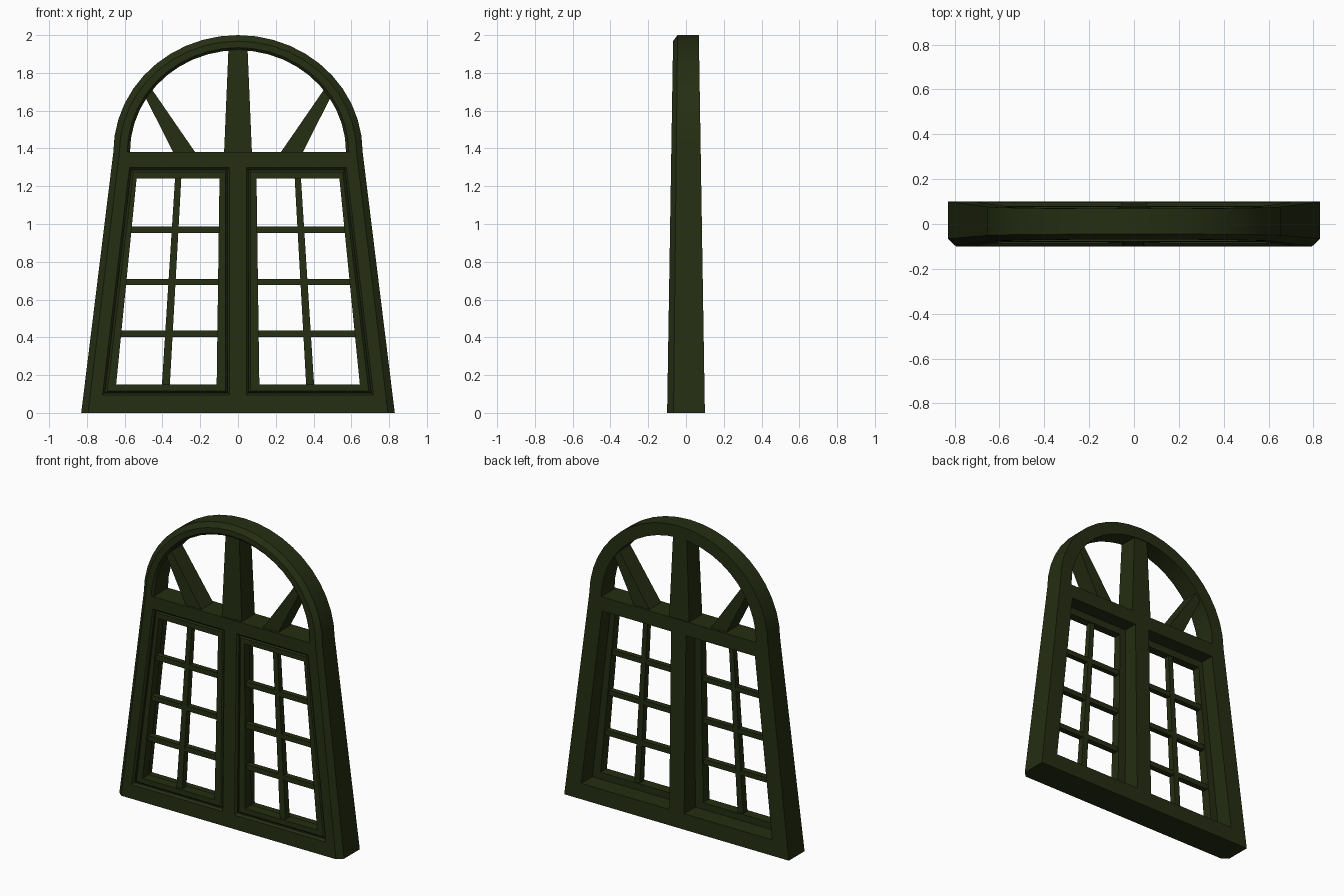
import bpy, bmesh, math
from mathutils import Vector

cube = bpy.data.objects.get("Cube")
if cube:
    bpy.data.objects.remove(cube, do_unlink=True)

paint = bpy.data.materials.new("dark olive paint")
paint.use_nodes = True
COLOUR = (0.018, 0.027, 0.006, 1)
paint.diffuse_color = COLOUR
paint.node_tree.nodes["Principled BSDF"].inputs["Base Color"].default_value = COLOUR

ARCH_Z = 1.38
TAPER = 0.16  # depth lost per unit of height


def inset(points, d, keep_base=False):
    """Offset a counter-clockwise outline inward by d, with mitred corners."""
    pts = [Vector(p) for p in points]
    base = min(p.y for p in pts)
    result = []
    for i, p in enumerate(pts):
        a = (p - pts[i - 1]).normalized()
        b = (pts[(i + 1) % len(pts)] - p).normalized()
        na, nb = Vector((-a.y, a.x)), Vector((-b.y, b.x))
        q = p + (na + nb) * (d / (1 + na.dot(nb)))
        if keep_base and p.y == base:
            q.y = base
        result.append(q)
    return result


def mirrored(points):
    return [(-x, z) for x, z in reversed(points)]


def panel(name, walls):
    """Each wall is a list of (outline, y) loops from front to back; caps join the walls."""
    bm = bmesh.new()
    front, back = [], []
    for wall in walls:
        loops = [[bm.verts.new((p[0], y * (1 - TAPER * p[1]), p[1])) for p in outline]
                 for outline, y in wall]
        for one, two in zip(loops, loops[1:]):
            for i in range(len(one)):
                bm.faces.new((one[i - 1], one[i], two[i], two[i - 1]))
        for loop, rim in ((loops[0], front), (loops[-1], back)):
            rim += [bm.edges.get((loop[i - 1], loop[i])) for i in range(len(loop))]
    for rim in (front, back):
        bmesh.ops.triangle_fill(bm, edges=rim, use_beauty=True)
    bmesh.ops.recalc_face_normals(bm, faces=bm.faces)
    mesh = bpy.data.meshes.new(name)
    bm.to_mesh(mesh)
    bm.free()
    mesh.materials.append(paint)
    obj = bpy.data.objects.new(name, mesh)
    bpy.context.collection.objects.link(obj)
    bpy.ops.object.select_all(action='DESELECT')
    obj.select_set(True)
    bpy.context.view_layer.objects.active = obj
    bpy.ops.object.shade_smooth_by_angle(angle=math.radians(30))
    return obj


def bar(name, outline, front, back):
    return panel(name, [[(outline, front), (outline, back)]])


def arch(half_width, rise, steps=22):
    return [(half_width * math.cos(math.pi * i / steps),
             ARCH_Z + rise * math.sin(math.pi * i / steps)) for i in range(steps + 1)]


# Outlines, counter-clockwise, for the model's left half where paired
outer = [(-0.83, 0), (0.83, 0)] + arch(0.66, 0.62)
fanlight = arch(0.572, 0.54)
recess = [(0.055, 0.105), (0.705, 0.105), (0.565, 1.287), (0.055, 1.287)]
pane = [(0.113, 0.15), (0.645, 0.15), (0.537, 1.24), (0.098, 1.24)]
sides = (("left", lambda pts: pts), ("right", mirrored))

# Outer frame with fanlight opening and two sash recesses
walls = [
    [(inset(outer, 0.032, True), -0.1), (outer, -0.066), (outer, 0.1)],
    [(inset(fanlight, -0.014, True), -0.1), (fanlight, -0.08), (fanlight, 0.1)],
]
for _, flip in sides:
    hole = flip(recess)
    walls.append([(inset(hole, -0.011), -0.1), (hole, -0.087), (hole, 0.1)])
panel("window_frame", walls)

# Sashes with their glazing bars
for side, flip in sides:
    edge, hole = flip(recess), flip(pane)
    panel(side + "_sash", [
        [(inset(edge, 0.012), -0.088), (edge, -0.074), (edge, -0.02)],
        [(hole, -0.088), (hole, -0.02)],
    ])
    upright = [(0.361, 0.145), (0.403, 0.145), (0.333, 1.245), (0.3, 1.245)]
    bar(side + "_upright_bar", flip(upright), -0.075, -0.03)
    for n, z in enumerate((0.42, 0.693, 0.97)):
        low, high = z - 0.017, z + 0.017
        reach = 0.668 - 0.1 * z
        rail = [(0.095, low), (reach, low), (reach, high), (0.095, high)]
        bar(f"{side}_cross_bar_{n + 1}", flip(rail), -0.073, -0.032)

# Fanlight spokes
bar("centre_spoke", [(-0.074, 1.37), (0.074, 1.37), (0.05, 1.94), (-0.05, 1.94)], -0.085, 0.093)
for side, flip in sides:
    spoke = [(0.22, 1.37), (0.338, 1.37), (0.505, 1.7), (0.478, 1.745)]
    bar(side + "_spoke", flip(spoke), -0.08, 0.08)
